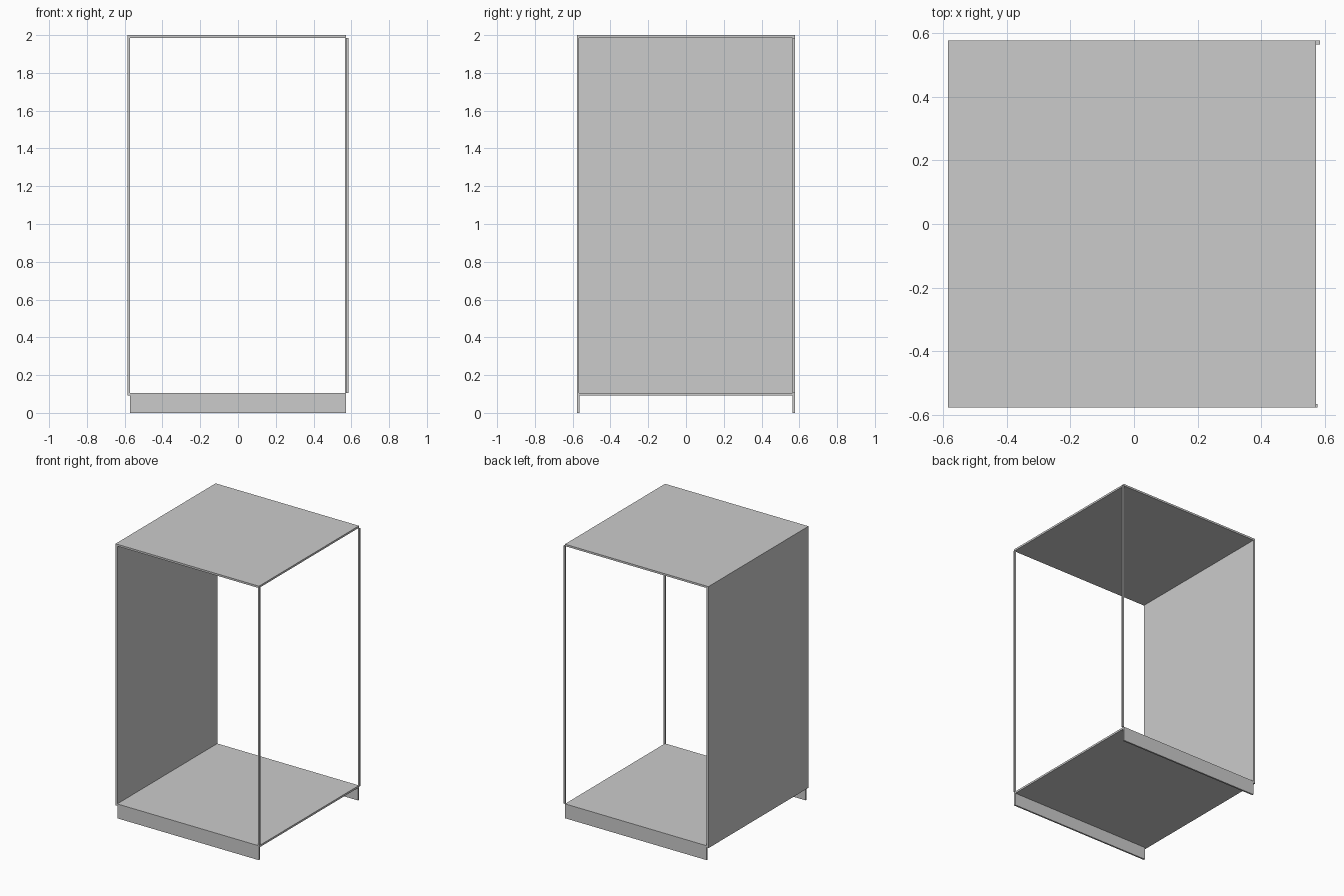
import bpy

if "Cube" in bpy.data.objects:
    bpy.data.objects.remove(bpy.data.objects["Cube"])

def box(name, x, y, z):
    """Box from (min, max) ranges on each axis."""
    lo, hi = zip(x, y, z)
    bpy.ops.mesh.primitive_cube_add(size=1, location=[(a + b) / 2 for a, b in zip(lo, hi)])
    ob = bpy.context.object
    ob.name = name
    ob.scale = [b - a for a, b in zip(lo, hi)]
    bpy.ops.object.transform_apply(location=False, rotation=False, scale=True)
    return ob

D = 0.577             # half depth
T = 0.014             # panel thickness
XL, XR = -0.585, 0.573
FLOOR = 0.105         # top of the floor panel

# Panels: one closed side, roof and floor
box("side_panel", (XL, XL + T), (-D, D), (FLOOR - T, 2))
box("top_panel", (XL + T, XR), (-D, D), (2 - T, 2))
box("bottom_panel", (XL + T, XR), (-D, D), (FLOOR - T, FLOOR))

# Plinth boards under the front and back edges
for name, y in (("front_plinth", (-D, -D + 0.012)), ("back_plinth", (D - 0.012, D))):
    box(name, (XL + T, XR), y, (0, FLOOR - T))

# Slim corner posts on the open side
box("front_post", (0.567, 0.578), (-D, -D + 0.011), (FLOOR, 2 - T))
box("back_post", (XR, 0.585), (D - 0.012, D), (FLOOR, 2 - T))
